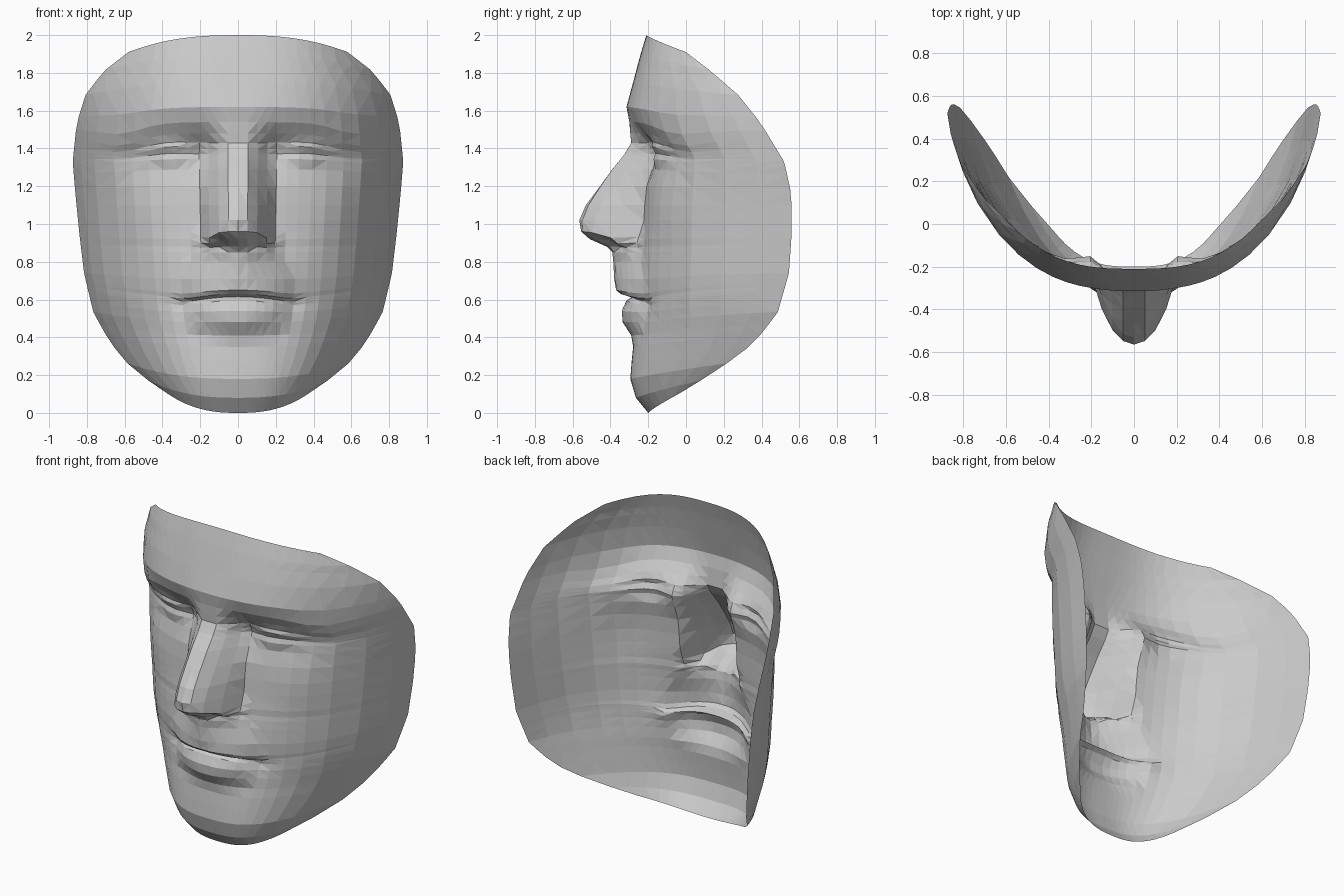
import bpy, bmesh
from math import exp

# outline of the right half, chin to forehead: z, x, y
OUTLINE = [(.10, .37, -.04), (.16, .46, .06), (.25, .575, .20), (.37, .675, .36),
           (.53, .765, .485), (.74, .815, .545), (.95, .84, .56), (1.15, .86, .56),
           (1.33, .875, .52), (1.53, .855, .40), (1.68, .81, .28), (1.81, .71, .13),
           (1.91, .58, 0)]
# rows: z, depth of the middle profile, depth of the face behind nose and lips
PROFILE = [(0, -.20, -.20), (.08, -.265, -.265), (.18, -.295, -.29), (.27, -.288, -.28),
           (.35, -.28, -.27), (.41, -.29, -.26), (.48, -.335, -.255), (.54, -.34, -.255),
           (.595, -.315, -.25), (.615, -.285, -.25), (.63, -.345, -.25), (.65, -.37, -.255),
           (.71, -.38, -.26), (.80, -.385, -.255), (.85, -.39, -.25), (.88, -.42, -.245),
           (.92, -.51, -.245), (.96, -.555, -.24), (1.02, -.565, -.235), (1.10, -.53, -.23),
           (1.20, -.455, -.22), (1.29, -.39, -.195), (1.345, -.345, -.18),
           (1.37, -.325, -.175), (1.395, -.31, -.18), (1.43, -.29, -.195),
           (1.48, -.295, -.235), (1.54, -.30, -.28), (1.62, -.315, -.31),
           (1.75, -.28, -.28), (1.845, -.255, -.255), (1.90, -.24, -.24), (2, -.21, -.21)]
# raised ridge of lips and nose: z, flat half-width, base half-width, roundness
RIDGE = [(0, .05, .3, 2), (.41, .02, .22, 1.5), (.50, .04, .29, 1.4), (.61, .06, .33, 1.5),
         (.71, .02, .31, 1.3), (.80, .02, .26, 1.1), (.87, .01, .21, 1.8),
         (.95, .01, .205, 2.4), (1.02, .01, .195, 2), (1.20, .05, .19, 1.1),
         (1.43, .06, .17, 1), (1.55, .06, .20, 1), (2, .07, .2, 1)]
COLUMNS = [0, .06, .12, .18, .235, .30, .37, .45, .54, .64, .75, .87, .95, 1]


def sample(table, z):
    for a, b in zip(table, table[1:]):
        if z <= b[0]:
            f = max(0, (z - a[0]) / (b[0] - a[0]))
            return [p + (q - p) * f for p, q in zip(a[1:], b[1:])]
    return table[-1][1:]


def bump(x, z, cx, cz, rx, rz):
    return exp(-((x - cx) / rx) ** 2 - ((z - cz) / rz) ** 2)


def surface_point(row, t):
    zc, mid, base = row
    ze = .10 + zc * .905
    xe, ye = sample(OUTLINE, ze)
    x = xe * t
    z = zc + (ze - zc) * t ** 2.5
    # face curve, fuller at the cheeks and temples than at the chin
    full = min(1, max(0, (zc - .2) / .4)) * min(1, max(0, (2 - zc) / .6))
    curve = t ** 2.9 + full * (.75 * t ** 2.7 + .25 * t ** 12 - t ** 2.9)
    y = base + (ye - base) * curve
    # nose and lip ridge
    a, b, q = sample(RIDGE, zc)
    s = min(1, max(0, (x - a) / (b - a)))
    y += (mid - base) * (1 - s ** q)
    # eyelids, inner eye corners and the slit between lids
    y -= .045 * bump(x, z, .37, 1.375, .13, .055)
    y += .02 * bump(x, z, .22, 1.37, .05, .08)
    y += .02 * bump(x, z, .37, 1.365, .14, .012)
    # nostrils, mouth corners, cheekbones, temples
    y += .065 * bump(x, z, .10, .905, .045, .03)
    y += .035 * bump(x, z, .28, .585, .06, .05)
    y -= .025 * bump(x, z, .54, 1.08, .16, .2)
    y -= .02 * bump(x, z, .66, 1.34, .10, .12)
    # lip line droops to the corners, nostril wings hang, lids arch, brows sweep down
    z -= .035 * min(1, (x / .28) ** 2) * bump(x, zc, .15, .61, .35, .07)
    z -= .04 * bump(x, zc, .17, .95, .05, .05)
    z += .02 * bump(x, zc, .35, 1.40, .12, .03)
    z -= .05 * bump(x, zc, .62, 1.5, .14, .11)
    return x, y, z


# half face as a faceted grid, mirrored across the middle
bm = bmesh.new()
grid = [[bm.verts.new(surface_point(r, t)) for t in COLUMNS] for r in PROFILE]
for lo, hi in zip(grid, grid[1:]):
    for j in range(len(COLUMNS) - 1):
        bm.faces.new((lo[j], lo[j + 1], hi[j + 1], hi[j]))
bmesh.ops.triangulate(bm, faces=bm.faces[:], quad_method='SHORT_EDGE')
mesh = bpy.data.meshes.new("face_mask")
bm.to_mesh(mesh)
bm.free()
face = bpy.data.objects.new("face_mask", mesh)
bpy.context.collection.objects.link(face)
mirror = face.modifiers.new("mirror", 'MIRROR')
mirror.use_axis[0] = True
mirror.use_clip = True
mirror.merge_threshold = .001
